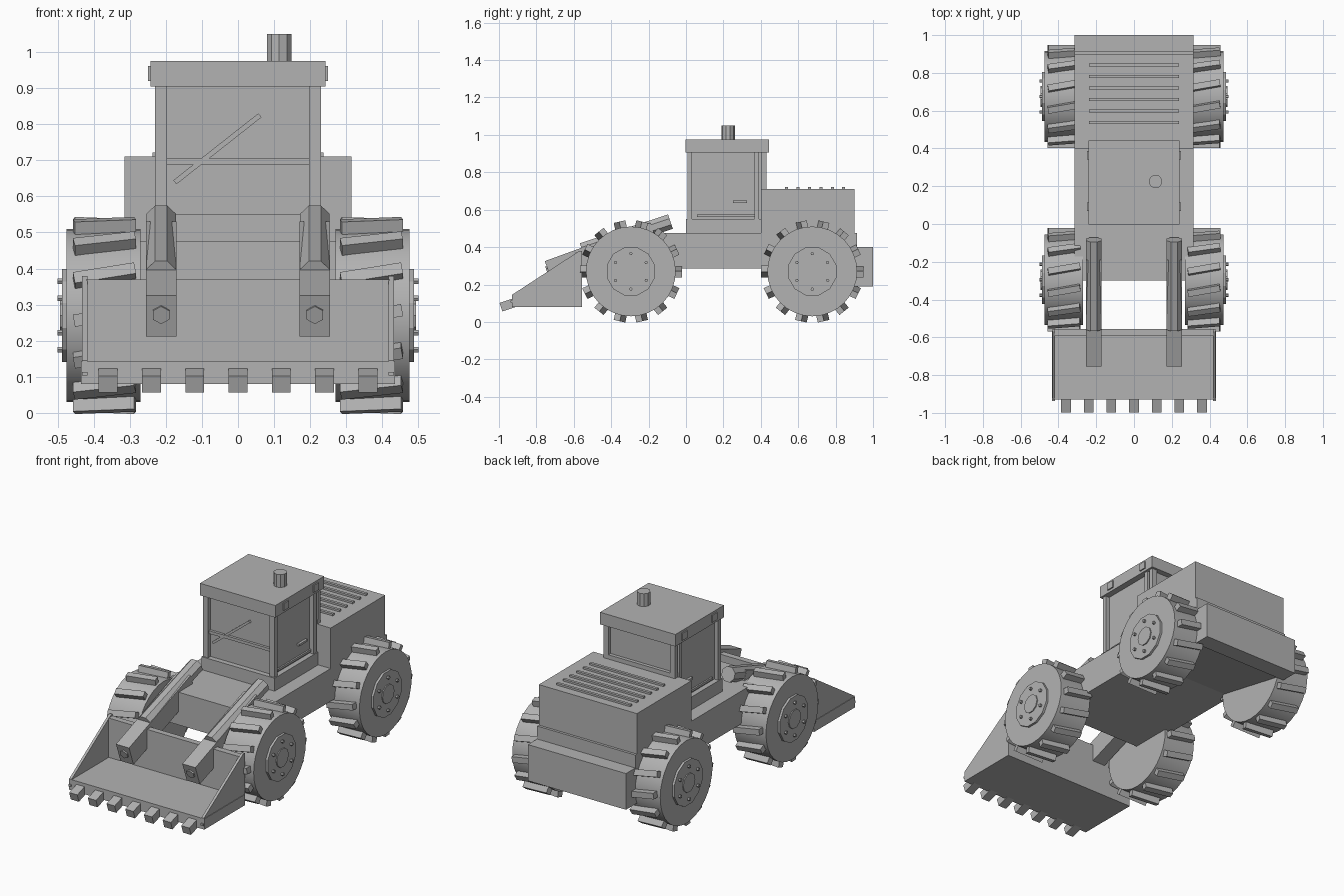
import bpy, bmesh, math
from mathutils import Matrix, Vector

cube = bpy.data.objects.get("Cube")
if cube:
    bpy.data.objects.remove(cube, do_unlink=True)

grey = bpy.data.materials.new("plain_grey")
grey.use_nodes = True
grey.diffuse_color = (0.45, 0.45, 0.45, 1)
bsdf = next(n for n in grey.node_tree.nodes if n.type == 'BSDF_PRINCIPLED')
bsdf.inputs["Base Color"].default_value = grey.diffuse_color


def finish(name, bm):
    bmesh.ops.recalc_face_normals(bm, faces=bm.faces)
    mesh = bpy.data.meshes.new(name)
    bm.to_mesh(mesh)
    bm.free()
    mesh.materials.append(grey)
    ob = bpy.data.objects.new(name, mesh)
    bpy.context.collection.objects.link(ob)
    return ob


def add_box(bm, x, y, z, matrix=Matrix()):
    """Box from (low, high) ranges."""
    mid = Vector([(r[0] + r[1]) / 2 for r in (x, y, z)])
    size = [r[1] - r[0] for r in (x, y, z)]
    m = matrix @ Matrix.Translation(mid) @ Matrix.Diagonal((*size, 1))
    bmesh.ops.create_cube(bm, size=1, matrix=m)


def boxes(name, *specs):
    bm = bmesh.new()
    for s in specs:
        add_box(bm, *s)
    return finish(name, bm)


def add_cyl(bm, r, x0, x1, sides, y=0, z=0, turn=0):
    """Cylinder along x."""
    m = (Matrix.Translation(((x0 + x1) / 2, y, z)) @ Matrix.Rotation(turn, 4, 'X')
         @ Matrix.Rotation(math.pi / 2, 4, 'Y'))
    bmesh.ops.create_cone(bm, cap_ends=True, segments=sides, radius1=r, radius2=r,
                          depth=abs(x1 - x0), matrix=m)


def add_profile(bm, pts, x0, x1):
    """Side profile in y, z extruded across x."""
    face = bm.faces.new([bm.verts.new((x0, y, z)) for y, z in pts])
    out = bmesh.ops.extrude_face_region(bm, geom=[face])
    verts = [g for g in out["geom"] if isinstance(g, bmesh.types.BMVert)]
    bmesh.ops.translate(bm, verts=verts, vec=(x1 - x0, 0, 0))


# Chassis, hood and rear weight
W = 0.315
bm = bmesh.new()
add_profile(bm, [(-0.3, 0.285), (0.45, 0.285), (0.915, 0.19), (0.915, 0.475), (-0.3, 0.475)], -W, W)
finish("chassis", bm)
boxes("hood", ((-W, W), (0.4, 0.9), (0.475, 0.71)))
boxes("rear_weight", ((-W, W), (0.9, 1.0), (0.19, 0.4)))
boxes("hood_louvers", *[((-0.237, 0.237), (0.53 + i * 0.061, 0.546 + i * 0.061), (0.7, 0.721))
                        for i in range(6)])

# Cab: recessed glass core with a frame of posts and rails
boxes("cab_base", ((-0.235, 0.235), (0, 0.4), (0.475, 0.55)))
boxes("cab_glass", ((-0.205, 0.205), (0.03, 0.41), (0.5, 0.92)))
posts = [((a, a + 0.033), (b, b + 0.025), (0.54, 0.91))
         for a in (-0.23, 0.197) for b in (0.008, 0.365, 0.405)]
boxes("cab_posts", *posts)
boxes("cab_rails", ((-0.2, 0.2), (0.015, 0.035), (0.688, 0.705)),
      ((-0.23, 0.23), (0.4, 0.43), (0.7, 0.735)))
boxes("cab_roof", ((-0.242, 0.242), (-0.003, 0.443), (0.905, 0.975)))
details = []
for s in (-1, 1):
    def side(a, b):
        return tuple(sorted((s * a, s * b)))
    details += [(side(0.2, 0.214), (0.06, 0.365), (0.56, 0.573)),
                (side(0.2, 0.22), (0.25, 0.325), (0.636, 0.648))]
    details += [(side(0.23, 0.249), (y, y + 0.045), (0.92, 0.962)) for y in (0.068, 0.342)]
boxes("door_trim_and_lamps", *details)

# Wiper on the windscreen
bm = bmesh.new()
m = Matrix.Translation((-0.057, 0.024, 0.732)) @ Matrix.Rotation(-math.atan2(0.185, 0.235), 4, 'Y')
add_box(bm, (-0.15, 0.15), (-0.008, 0.008), (-0.007, 0.007), m)
finish("wiper", bm)

# Exhaust stub
bm = bmesh.new()
bmesh.ops.create_cone(bm, cap_ends=True, segments=10, radius1=0.036, radius2=0.036, depth=0.085,
                      matrix=Matrix.Translation((0.114, 0.225, 1.007)))
finish("exhaust", bm)


# Wheels with slanted lugs, stepped hub and bolts
def wheel(name, s, cy, cz=0.27):
    bm = bmesh.new()
    add_cyl(bm, 0.24, s * 0.27, s * 0.475, 32)
    add_cyl(bm, 0.133, s * 0.46, s * 0.488, 12, turn=math.pi / 12)
    add_cyl(bm, 0.055, s * 0.48, s * 0.494, 10)
    for i in range(6):
        a = i * math.pi / 3 + math.pi / 6
        add_cyl(bm, 0.009, s * 0.48, s * 0.5, 6, 0.095 * math.cos(a), 0.095 * math.sin(a))
    for i in range(14):
        m = (Matrix.Rotation((i + 0.5) * math.tau / 14, 4, 'X')
             @ Matrix.Translation((s * 0.37, 0, 0.25)) @ Matrix.Rotation(math.radians(10), 4, 'Z'))
        add_box(bm, (-0.086, 0.086), (-0.017, 0.017), (-0.025, 0.023), m)
    ob = finish(name, bm)
    ob.location = (0, cy, cz)
    bpy.ops.object.select_all(action='DESELECT')
    ob.select_set(True)
    bpy.context.view_layer.objects.active = ob
    bpy.ops.object.shade_smooth_by_angle(angle=math.radians(20))


for s, lr in ((1, "left"), (-1, "right")):
    wheel("front_wheel_" + lr, s, -0.295)
    wheel("rear_wheel_" + lr, s, 0.675)

# Bucket: floor, back wall and sloping cheeks
boxes("bucket_floor", ((-0.435, 0.435), (-0.93, -0.555), (0.08, 0.142)))
boxes("bucket_back", ((-0.42, 0.42), (-0.59, -0.555), (0.1, 0.37)))
bm = bmesh.new()
for x0 in (-0.432, 0.417):
    add_profile(bm, [(-0.93, 0.1), (-0.93, 0.145), (-0.57, 0.38), (-0.555, 0.38), (-0.555, 0.1)],
                x0, x0 + 0.015)
finish("bucket_cheeks", bm)
boxes("bucket_bolts", *[((x - 0.008, x + 0.008), (-0.938, -0.92), (0.103, 0.114))
                        for x in (-0.425, 0.425)])
bm = bmesh.new()
for i in range(-3, 4):
    m = Matrix.Translation((i * 0.12, -0.94, 0.095)) @ Matrix.Rotation(math.radians(18), 4, 'X')
    add_box(bm, (-0.026, 0.026), (-0.052, 0.052), (-0.024, 0.024), m)
finish("bucket_teeth", bm)

# Lift arms: square beam, faceted ram on top, pin on the end face
for s, lr in ((1, "left"), (-1, "right")):
    slope = Matrix.Rotation(math.radians(20), 4, 'X')
    base = Matrix.Translation((s * 0.213, -0.755, 0.325)) @ slope
    bm = bmesh.new()
    add_box(bm, (-0.042, 0.042), (0, 0.6), (-0.12, 0), base)
    finish("lift_arm_" + lr, bm)

    bm = bmesh.new()
    start, end = Vector((s * 0.213, -0.555, 0.382)), Vector((s * 0.213, -0.083, 0.536))
    m = (Matrix.Translation((start + end) / 2) @ (end - start).to_track_quat('Z', 'Y').to_matrix().to_4x4()
         @ Matrix.Rotation(math.pi / 8, 4, 'Z'))
    bmesh.ops.create_cone(bm, cap_ends=True, segments=8, radius1=0.044, radius2=0.044,
                          depth=(end - start).length, matrix=m)
    finish("lift_ram_" + lr, bm)

    bm = bmesh.new()
    m = base @ Matrix.Translation((0, 0, -0.055)) @ Matrix.Rotation(math.pi / 2, 4, 'X')
    bmesh.ops.create_cone(bm, cap_ends=True, segments=6, radius1=0.026, radius2=0.026,
                          depth=0.016, matrix=m)
    finish("arm_pin_" + lr, bm)
